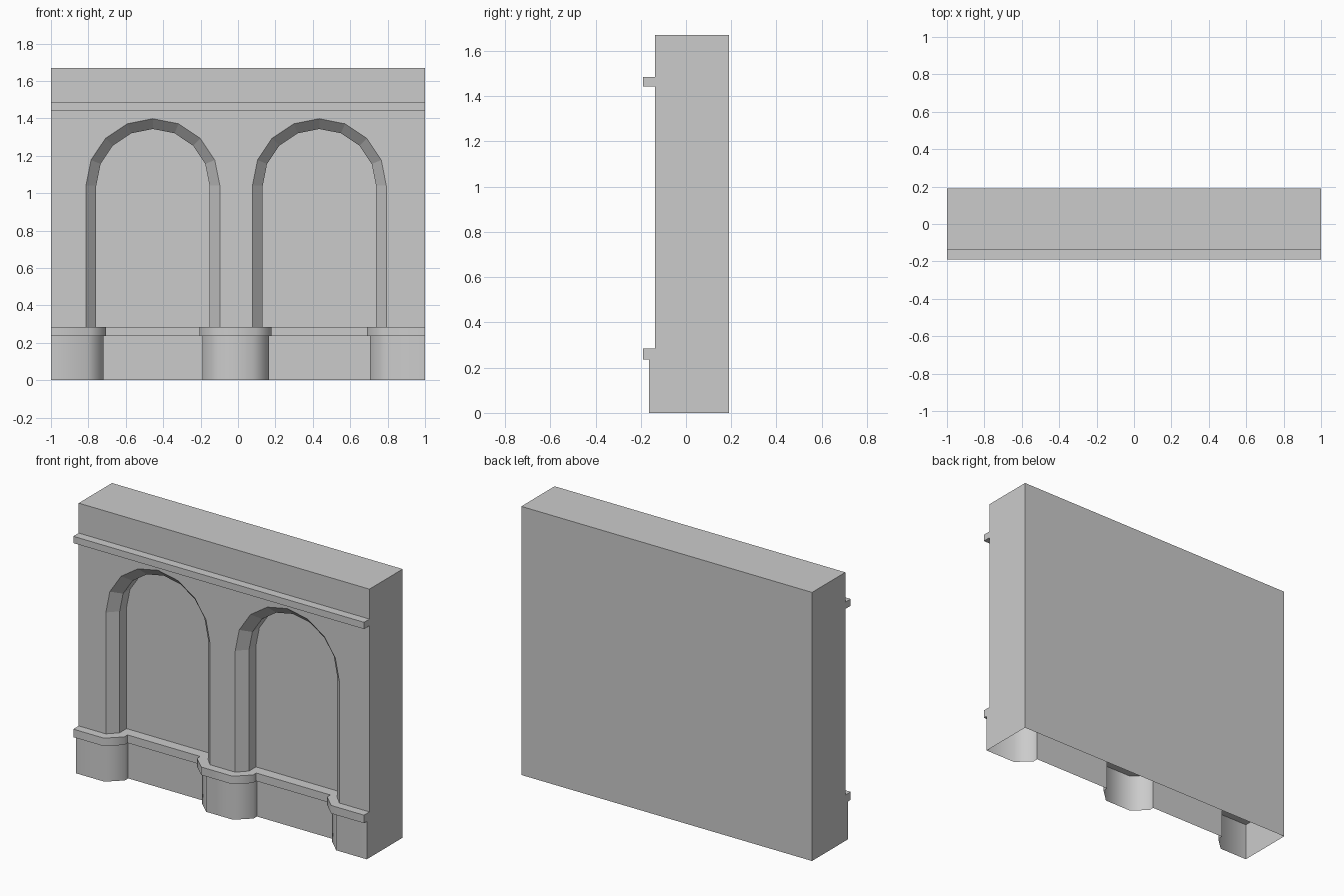
import bpy, bmesh, math

if "Cube" in bpy.data.objects:
    bpy.data.objects.remove(bpy.data.objects["Cube"])

FRONT, BACK, TOP = -0.137, 0.19, 1.67
SILL = 0.26          # where the wall front meets the lower ledge
SPRING = 1.04        # arch springing height


def finish(name, bm, smooth=False):
    bmesh.ops.remove_doubles(bm, verts=bm.verts, dist=1e-5)
    bmesh.ops.recalc_face_normals(bm, faces=bm.faces)
    me = bpy.data.meshes.new(name)
    bm.to_mesh(me)
    bm.free()
    ob = bpy.data.objects.new(name, me)
    bpy.context.collection.objects.link(ob)
    if smooth:
        bpy.ops.object.select_all(action='DESELECT')
        ob.select_set(True)
        bpy.context.view_layer.objects.active = ob
        bpy.ops.object.shade_smooth_by_angle(angle=math.radians(60))
    return ob


def arch(cx, r):
    """Open arch outline (x, z), left foot to right foot, eight-sided head."""
    head = [(cx - r * math.cos(math.pi * i / 8), SPRING + r * math.sin(math.pi * i / 8))
            for i in range(9)]
    return [(cx - r, SILL)] + head + [(cx + r, SILL)]


def contour(y, recess, grow):
    """Plan outline of pier fronts and the recesses between them."""
    c, d = 0.085, 0.08
    l, a, b, r = -0.72 + grow, -0.19 - grow, 0.165 + grow, 0.705 - grow
    return [(-1, y), (l - c, y), (l, y + d), (l, recess),
            (a, recess), (a, y + d), (a + c, y), (b - c, y), (b, y + d), (b, recess),
            (r, recess), (r, y + d), (r + c, y), (1, y)]


# wall shell with two chamfered arched niches, open underneath
bm = bmesh.new()


def face(pts):
    return bm.faces.new([bm.verts.new(p) for p in pts])


centres = (-0.455, 0.435)
outline = [(1, SILL), (1, TOP), (-1, TOP), (-1, SILL)]
for cx in centres:
    outline += arch(cx, 0.358)
    rings = [[(x, y, z) for x, z in arch(cx, r)]
             for r, y in ((0.358, FRONT), (0.303, FRONT + 0.057), (0.303, -0.012))]
    for p, q in zip(rings, rings[1:]):
        for i in range(len(p) - 1):
            face((p[i], p[i + 1], q[i + 1], q[i]))
    face(rings[-1])
face([(x, FRONT, z) for x, z in outline])
face([(-1, FRONT, TOP), (1, FRONT, TOP), (1, BACK, TOP), (-1, BACK, TOP)])
face([(-1, BACK, 0), (1, BACK, 0), (1, BACK, TOP), (-1, BACK, TOP)])
for x in (-1, 1):
    face([(x, BACK, 0), (x, BACK, TOP), (x, FRONT, TOP), (x, FRONT, SILL), (x, FRONT, 0)])
finish("wall", bm)

# plinth: thin skirt following the piers
bm = bmesh.new()
line = [(-1, FRONT)] + contour(-0.163, -0.05, 0) + [(1, FRONT)]
for p, q in zip(line, line[1:]):
    face([(*p, 0), (*q, 0), (*q, 0.24), (*p, 0.24)])
finish("plinth", bm, True)

# lower ledge: solid moulding around the piers
bm = bmesh.new()
plan = contour(-0.19, -0.078, 0.015) + [(1, 0), (-1, 0)]
base = face([(x, y, 0.235) for x, y in plan])
ext = bmesh.ops.extrude_face_region(bm, geom=[base], use_keep_orig=True)
bmesh.ops.translate(bm, vec=(0, 0, 0.05),
                    verts=[v for v in ext["geom"] if isinstance(v, bmesh.types.BMVert)])
finish("lower_ledge", bm, True)

# upper ledge: straight string course
bm = bmesh.new()
bmesh.ops.create_cube(bm, size=1)
bmesh.ops.scale(bm, vec=(2, 0.06, 0.042), verts=bm.verts)
bmesh.ops.translate(bm, vec=(0, -0.16, 1.463), verts=bm.verts)
finish("upper_ledge", bm)
